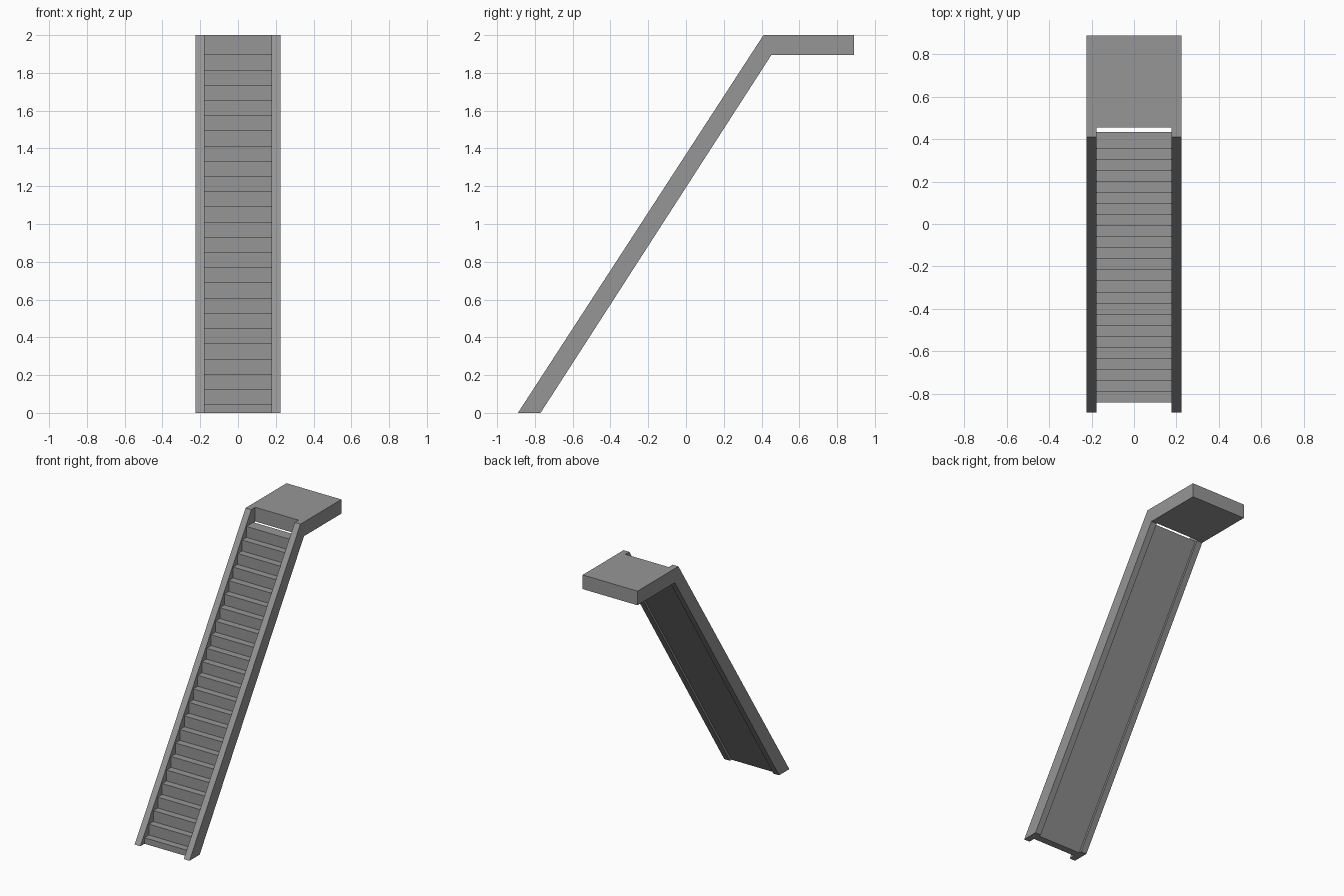
import bpy
import bmesh

cube = bpy.data.objects.get("Cube")
if cube:
    bpy.data.objects.remove(cube, do_unlink=True)

GREY = (0.305, 0.305, 0.305, 1.0)
mat = bpy.data.materials.new("plain grey")
mat.use_nodes = True
mat.diffuse_color = GREY
mat.node_tree.nodes["Principled BSDF"].inputs["Base Color"].default_value = GREY


def side_prism(name, profile, half_width):
    """Extrude a (y, z) side profile symmetrically across x."""
    bm = bmesh.new()
    face = bm.faces.new([bm.verts.new((-half_width, y, z)) for y, z in profile])
    new = bmesh.ops.extrude_face_region(bm, geom=[face])["geom"]
    verts = [v for v in new if isinstance(v, bmesh.types.BMVert)]
    bmesh.ops.translate(bm, verts=verts, vec=(2 * half_width, 0, 0))
    bmesh.ops.recalc_face_normals(bm, faces=bm.faces)
    mesh = bpy.data.meshes.new(name)
    bm.to_mesh(mesh)
    bm.free()
    mesh.materials.append(mat)
    obj = bpy.data.objects.new(name, mesh)
    bpy.context.collection.objects.link(obj)
    return obj


HALF, INNER = 0.225, 0.178
LANDING_FRONT = 0.456

# Side stringers and landing as one solid, with the stairwell cut out
frame = side_prism("stringers_and_landing", [
    (-0.89, 0), (-0.77, 0), (0.452, 1.895), (0.89, 1.895), (0.89, 2), (0.41, 2)], HALF)
well = side_prism("stairwell_cutter", [
    (-1, -0.1), (LANDING_FRONT, -0.1), (LANDING_FRONT, 2.1), (-1, 2.1)], INNER)
well.hide_render = True
cut = frame.modifiers.new("stairwell", "BOOLEAN")
cut.operation = "DIFFERENCE"
cut.solver = "EXACT"
cut.object = well
bpy.context.view_layer.objects.active = frame
bpy.ops.object.modifier_apply(modifier=cut.name)
bpy.data.objects.remove(well, do_unlink=True)

# Flight of steps with a sloping flat underside
STEPS, RUN, RISE = 24, 0.052, 0.0805
START_Y, FIRST_TOP = -0.842, 0.045
profile = [(START_Y, 0)]
for i in range(STEPS):
    y, z = START_Y + i * RUN, FIRST_TOP + i * RISE
    profile.append((y, z))
    if i < STEPS - 1:
        profile.append((y + RUN, z))
profile += [(0.435, FIRST_TOP + (STEPS - 1) * RISE), (-0.79, 0)]
side_prism("steps", profile, INNER)
